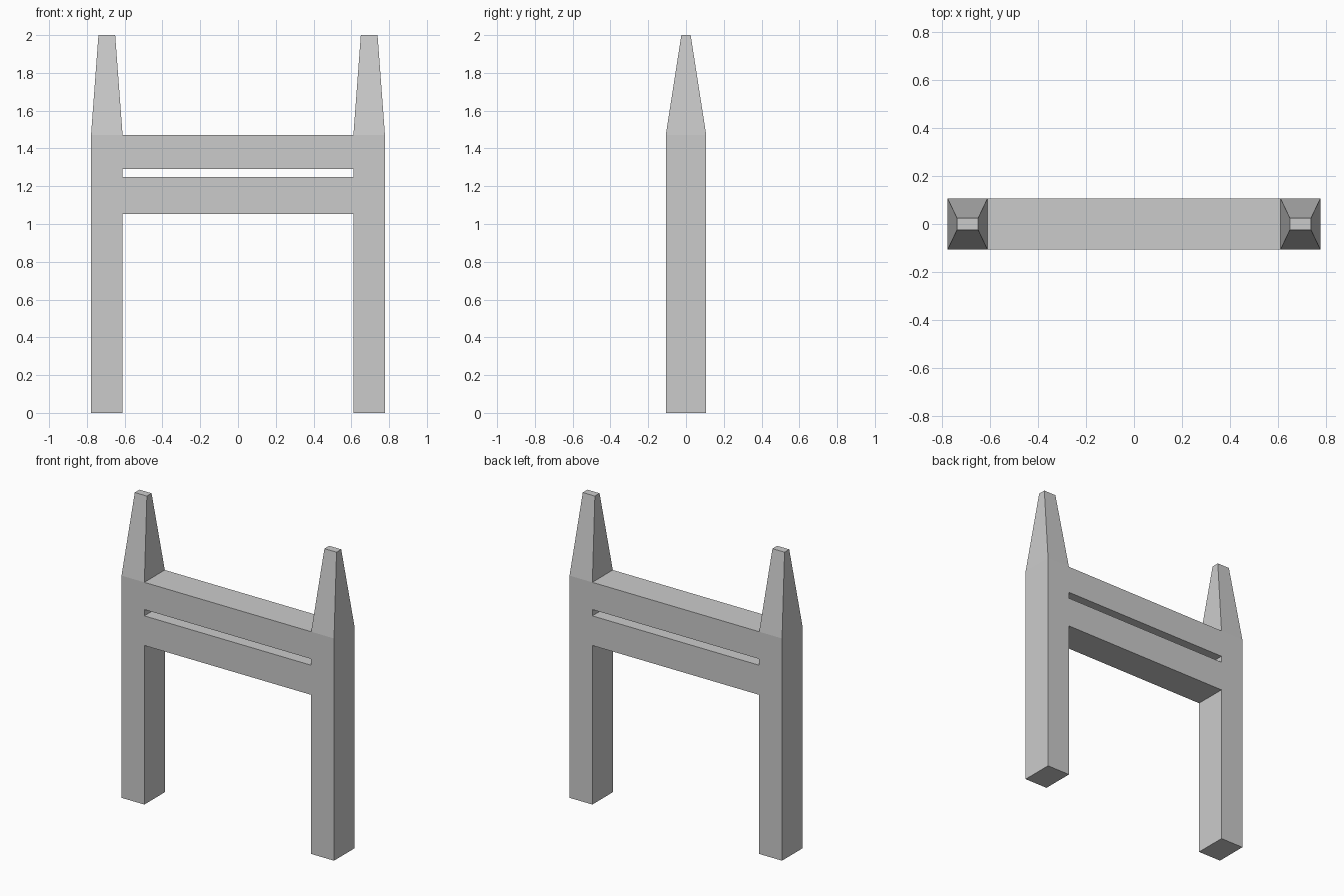
import bpy
import bmesh
from mathutils import Vector

if "Cube" in bpy.data.objects:
    bpy.data.objects.remove(bpy.data.objects["Cube"])

HALF_DEPTH = 0.107
XS = [-0.778, -0.611, 0.611, 0.778]
ZS = [0.0, 1.053, 1.249, 1.291, 1.471]
SPIKE_TOP = 2.0

bm = bmesh.new()

# Front outline: two full-height posts, two cross rails with a slot between
verts = {(i, k): bm.verts.new((x, -HALF_DEPTH, z))
         for i, x in enumerate(XS) for k, z in enumerate(ZS)}
for i in range(3):
    for k in range(4):
        if i == 1 and k not in (1, 3):
            continue
        bm.faces.new([verts[i, k], verts[i + 1, k],
                      verts[i + 1, k + 1], verts[i, k + 1]])

# Give the frame its depth
ext = bmesh.ops.extrude_face_region(bm, geom=bm.faces[:])
back = [v for v in ext["geom"] if isinstance(v, bmesh.types.BMVert)]
bmesh.ops.translate(bm, verts=back, vec=(0, 2 * HALF_DEPTH, 0))
bmesh.ops.recalc_face_normals(bm, faces=bm.faces[:])
bm.normal_update()

# Tapered spikes drawn up from the post tops
caps = [f for f in bm.faces if f.normal.z > 0.9
        and f.calc_center_median().z > 1.46
        and abs(f.calc_center_median().x) > 0.6]
for cap in caps:
    centre = cap.calc_center_median()
    new = bmesh.ops.extrude_face_region(bm, geom=[cap])["geom"]
    if cap.is_valid:
        bmesh.ops.delete(bm, geom=[cap], context='FACES_ONLY')
    for v in new:
        if isinstance(v, bmesh.types.BMVert):
            off = v.co - centre
            v.co = Vector((centre.x + off.x * 0.53, off.y * 0.23, SPIKE_TOP))

bmesh.ops.recalc_face_normals(bm, faces=bm.faces[:])
mesh = bpy.data.meshes.new("spiked_frame")
bm.to_mesh(mesh)
bm.free()
bpy.context.collection.objects.link(bpy.data.objects.new("spiked_frame", mesh))
